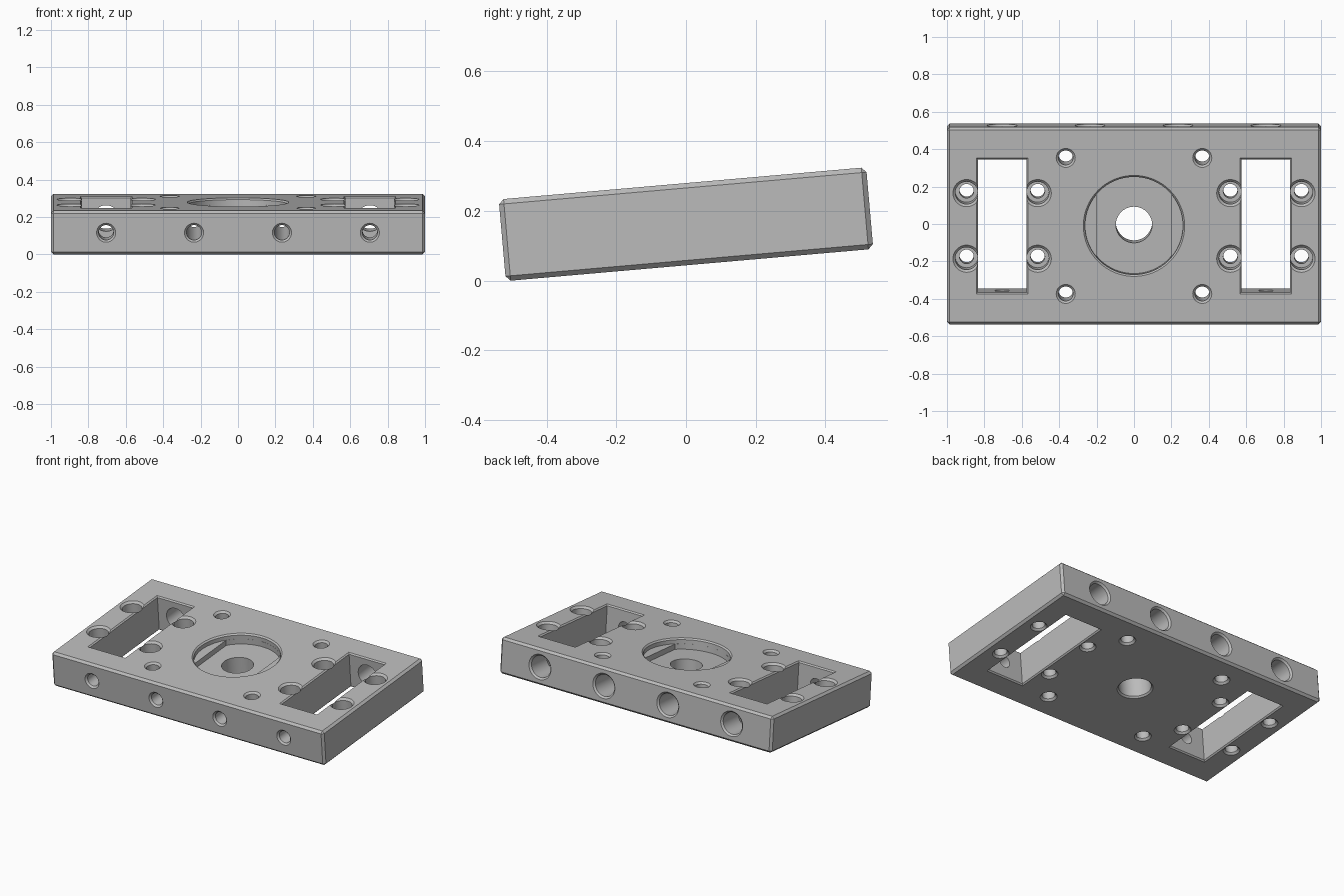
import bpy, bmesh, math
from mathutils import Matrix, Vector

cube = bpy.data.objects.get("Cube")
if cube:
    bpy.data.objects.remove(cube, do_unlink=True)

W, L, T = 2.0, 1.058, 0.235      # plate size before tilting
H = T / 2
EPS = 0.02                       # overshoot of the cutters
TILT = math.radians(5)

grey = bpy.data.materials.new("machined grey")
grey.use_nodes = True
colour = (0.5, 0.5, 0.5, 1)
grey.diffuse_color = colour
grey.node_tree.nodes["Principled BSDF"].inputs["Base Color"].default_value = colour


def make_object(name, bm):
    bmesh.ops.recalc_face_normals(bm, faces=bm.faces[:])
    mesh = bpy.data.meshes.new(name)
    bm.to_mesh(mesh)
    bm.free()
    mesh.materials.append(grey)
    obj = bpy.data.objects.new(name, mesh)
    bpy.context.collection.objects.link(obj)
    return obj


def circle(r, clip=9.0, n=64):
    """Circle outline, optionally flattened at x = +-clip."""
    pts = [(r * math.cos(2 * math.pi * i / n), r * math.sin(2 * math.pi * i / n))
           for i in range(n)]
    return [(max(-clip, min(clip, x)), y) for x, y in pts]


def rectangle(hx, hy):
    return [(hx, hy), (-hx, hy), (-hx, -hy), (hx, -hy)]


def loft(name, sections, matrix):
    """Closed solid through (outline, z) sections."""
    bm = bmesh.new()
    rings = [[bm.verts.new((x, y, z)) for x, y in outline] for outline, z in sections]
    for a, b in zip(rings, rings[1:]):
        for i in range(len(a)):
            j = (i + 1) % len(a)
            bm.faces.new((a[i], a[j], b[j], b[i]))
    bm.faces.new(rings[0])
    bm.faces.new(rings[-1])
    bm.transform(matrix)
    return make_object(name, bm)


def at(x, y):
    return Matrix.Translation((x, y, 0))


def flared(shape, half, c):
    """Through cut with a chamfer c at both ends."""
    return [(shape(c + EPS), -half - EPS), (shape(0), -half + c),
            (shape(0), half - c), (shape(c + EPS), half + EPS)]


# Chamfered block
bm = bmesh.new()
bmesh.ops.create_cube(bm, size=1, matrix=Matrix.Diagonal((W, L, T, 1)))
bmesh.ops.bevel(bm, geom=bm.edges[:], offset=0.014, segments=1, affect='EDGES')
plate = make_object("mounting_plate", bm)

cutters = []

# Round recess with a deeper flat-sided pocket and a centre bore
cutters.append(loft("recess_cutter", [(circle(0.262), H - 0.035), (circle(0.262), H - 0.009),
                                      (circle(0.271 + EPS), H + EPS)], at(0, 0)))
cutters.append(loft("pocket_cutter", [(circle(0.2615, 0.2), H - 0.07),
                                      (circle(0.2615, 0.2), H - 0.02)], at(0, 0)))
cutters.append(loft("bore_cutter", [(circle(0.107 + EPS), -H - EPS), (circle(0.097), -H + 0.01),
                                    (circle(0.097), H - 0.05)], at(0, 0)))

for sx in (-1, 1):
    # Rectangular windows
    window = flared(lambda o: rectangle(0.13 + o, 0.357 + o), H, 0.008)
    cutters.append(loft("window_cutter", window, at(sx * 0.705, 0)))
    for sy in (-1, 1):
        # Plain bolt holes around the recess
        hole = flared(lambda o: circle(0.039 + o, n=32), H, 0.012)
        cutters.append(loft("bolt_hole_cutter", hole, at(sx * 0.365, sy * 0.365)))
        # Counterbored holes beside the windows
        for off in (-0.19, 0.19):
            bore = [(circle(0.05 + EPS, n=48), -H - EPS), (circle(0.038, n=48), -H + 0.012),
                    (circle(0.038, n=48), H - 0.13), (circle(0.06, n=48), H - 0.13),
                    (circle(0.06, n=48), H - 0.013), (circle(0.073 + EPS, n=48), H + EPS)]
            cutters.append(loft("counterbore_cutter", bore,
                                at(sx * 0.705 + off, sy * 0.176)))

# Long holes from front to back, wider at the back
turn = Matrix.Rotation(-math.pi / 2, 4, 'X')
B = L / 2
for x in (-0.705, -0.235, 0.235, 0.705):
    bore = [(circle(0.051 + EPS, n=48), -B - EPS), (circle(0.04, n=48), -B + 0.011),
            (circle(0.04, n=48), B - 0.25), (circle(0.07, n=48), B - 0.25),
            (circle(0.07, n=48), B - 0.011), (circle(0.081 + EPS, n=48), B + EPS)]
    cutters.append(loft("cross_hole_cutter", bore, at(x, 0) @ turn))

# Cut everything, then drop the cutters
for cutter in cutters:
    mod = plate.modifiers.new(cutter.name, 'BOOLEAN')
    mod.operation = 'DIFFERENCE'
    mod.solver = 'EXACT'
    mod.object = cutter
depsgraph = bpy.context.evaluated_depsgraph_get()
mesh = bpy.data.meshes.new_from_object(plate.evaluated_get(depsgraph))
plate.modifiers.clear()
plate.data = mesh
mesh.materials.clear()
mesh.materials.append(grey)
for poly in mesh.polygons:
    poly.material_index = 0
for cutter in cutters:
    bpy.data.objects.remove(cutter, do_unlink=True)

# Tilt the plate and stand it on the ground
mesh.transform(Matrix.Rotation(TILT, 4, 'X'))
mesh.transform(Matrix.Translation((0, 0, -min(v.co.z for v in mesh.vertices))))

bpy.ops.object.select_all(action='DESELECT')
plate.select_set(True)
bpy.context.view_layer.objects.active = plate
bpy.ops.object.shade_smooth_by_angle(angle=math.radians(25))
